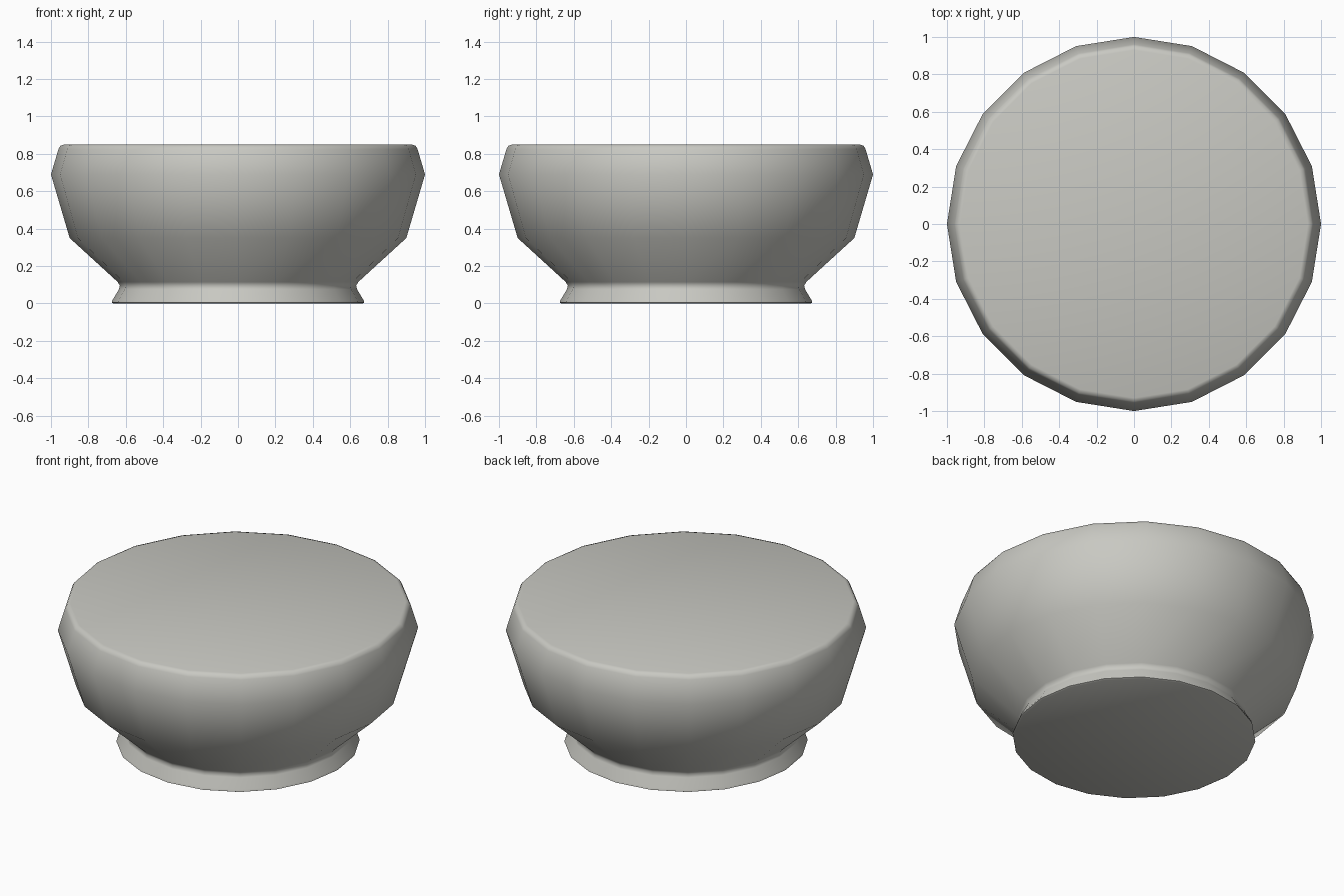
import bpy
import bmesh
from math import cos, sin, tau

old = bpy.data.objects.get("Cube")
if old:
    bpy.data.objects.remove(old, do_unlink=True)

SIDES = 20


def make_material(name, colour):
    mat = bpy.data.materials.new(name)
    mat.use_nodes = True
    mat.diffuse_color = colour
    mat.node_tree.nodes["Principled BSDF"].inputs["Base Color"].default_value = colour
    return mat


def lathe(name, profile, mat):
    """Closed solid of revolution from (radius, height) pairs, bottom to top."""
    bm = bmesh.new()
    rings = [[bm.verts.new((r * cos(tau * i / SIDES), r * sin(tau * i / SIDES), z))
              for i in range(SIDES)] for r, z in profile]
    for low, high in zip(rings, rings[1:]):
        for i in range(SIDES):
            j = (i + 1) % SIDES
            bm.faces.new((low[i], low[j], high[j], high[i]))
    bm.faces.new(rings[0][::-1])
    bm.faces.new(rings[-1])
    mesh = bpy.data.meshes.new(name)
    bm.to_mesh(mesh)
    bm.free()
    mesh.materials.append(mat)
    obj = bpy.data.objects.new(name, mesh)
    bpy.context.collection.objects.link(obj)
    bpy.ops.object.select_all(action="DESELECT")
    obj.select_set(True)
    bpy.context.view_layer.objects.active = obj
    bpy.ops.object.shade_smooth_by_angle(angle=1.0)
    return obj


# Flared foot, pinched neck, wide belly and softly rounded closed rim
bowl_profile = [
    (0.665, 0.0), (0.675, 0.005), (0.672, 0.017),   # foot
    (0.637, 0.075), (0.632, 0.095), (0.643, 0.115),  # neck
    (0.90, 0.35), (1.0, 0.69),                      # belly
    (0.96, 0.825), (0.95, 0.843), (0.93, 0.85),     # rim
]
lathe("bowl", bowl_profile, make_material("warm grey", (0.58, 0.58, 0.54, 1.0)))
